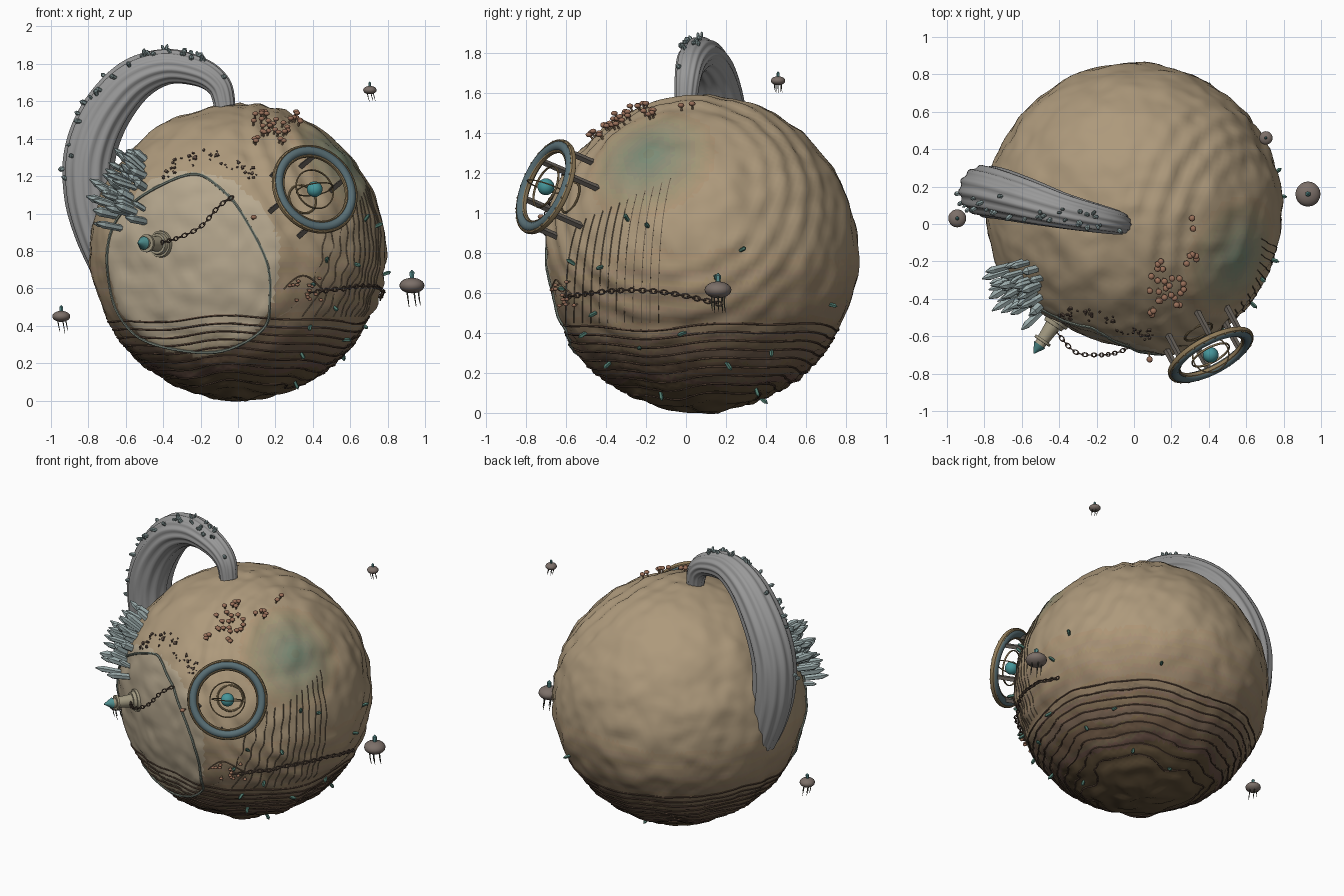
import bpy, bmesh, random
from math import sin, cos, pi, tau, atan2
from mathutils import Vector as V, Matrix, noise
from mathutils.bvhtree import BVHTree

if "Cube" in bpy.data.objects:
    bpy.data.objects.remove(bpy.data.objects["Cube"])

random.seed(4)
C, R = V((0, 0.07, 0.795)), 0.79
mats = {}

def mat(rgb):
    key = tuple(round(c / 0.02) * 0.02 for c in rgb)
    if key not in mats:
        mats[key] = bpy.data.materials.new("colour_%d" % len(mats))
        mats[key].diffuse_color = (*key, 1)
    return mats[key]

def finish(name, bm, rgb=None, angle=0.7):
    me = bpy.data.meshes.new(name)
    bmesh.ops.recalc_face_normals(bm, faces=bm.faces[:])
    bm.to_mesh(me)
    bm.free()
    ob = bpy.data.objects.new(name, me)
    bpy.context.collection.objects.link(ob)
    if rgb:
        me.materials.append(mat(rgb))
    if angle:
        bpy.ops.object.select_all(action='DESELECT')
        ob.select_set(True)
        bpy.context.view_layer.objects.active = ob
        bpy.ops.object.shade_smooth_by_angle(angle=angle)
    return ob

def frame(p, d, roll=0):
    return (Matrix.Translation(p) @ V(d).to_track_quat('Z', 'Y').to_matrix().to_4x4()
            @ Matrix.Rotation(roll, 4, 'Z'))

def cone(bm, p, d, length, r1, r2, seg=6):
    d = V(d).normalized()
    bmesh.ops.create_cone(bm, cap_ends=True, segments=seg, radius1=r1, radius2=r2, depth=length,
                          matrix=frame(V(p) + d * length / 2, d))

def crystal(bm, p, d, length, r, seg=6):
    d = V(d).normalized()
    cone(bm, p, d, length * 0.75, r * 0.85, r, seg)
    cone(bm, V(p) + d * length * 0.75, d, length * 0.25, r, r * 0.2, seg)

def ball(bm, p, sx, sz, u=12, v=8):
    bmesh.ops.create_uvsphere(bm, u_segments=u, v_segments=v, radius=1,
                              matrix=Matrix.Translation(p) @ Matrix.Diagonal((sx, sx, sz, 1)))

def grid_skin(bm, rings, closed):
    n = len(rings)
    for i in range(n if closed else n - 1):
        a, b = rings[i], rings[(i + 1) % n]
        for j in range(len(a)):
            k = (j + 1) % len(a)
            bm.faces.new((a[j], a[k], b[k], b[j]))
    if not closed:
        bm.faces.new(rings[0])
        bm.faces.new(rings[-1])

def tube(bm, pts, rad, sides=5, closed=False, flute=0, lobes=0):
    n, rings = len(pts), []
    u = None
    for i, p in enumerate(pts):
        a, b = (pts[i - 1], pts[(i + 1) % n]) if closed else (pts[max(i - 1, 0)], pts[min(i + 1, n - 1)])
        t = (b - a).normalized()
        u = t.orthogonal() if u is None else u
        u = (u - t * u.dot(t)).normalized()
        w = t.cross(u)
        r = rad[i] if isinstance(rad, list) else rad
        rings.append([bm.verts.new(p + (u * cos(q) + w * sin(q)) * r * (1 + flute * cos(lobes * q)))
                      for q in (tau * j / sides for j in range(sides))])
    grid_skin(bm, rings, closed)

def torus(bm, M, major, r, seg=48, sides=8, stretch=1, flat=1):
    rings = [[bm.verts.new(M @ V((cos(a) * (major + r * cos(b)) * stretch, sin(a) * (major + r * cos(b)),
                                  r * flat * sin(b)))) for b in (tau * j / sides for j in range(sides))]
             for a in (tau * i / seg for i in range(seg))]
    grid_skin(bm, rings, True)

def spline(pts, n, closed=False):
    pts, out = [V(p) for p in pts], []
    m = len(pts)
    for i in range(m if closed else m - 1):
        a, b, c, d = [pts[k % m] if closed else pts[min(max(k, 0), m - 1)] for k in range(i - 1, i + 3)]
        for j in range(n):
            t = j / n
            out.append(0.5 * (2 * b + (c - a) * t + (2 * a - 5 * b + 4 * c - d) * t * t
                              + (3 * b - a - 3 * c + d) * t ** 3))
    return out if closed else out + [pts[-1]]

def chain(bm, pts, size):
    dist = 0
    roll = 0
    for a, b in zip(pts, pts[1:]):
        dist += (b - a).length
        if dist > size * 1.5:
            M = Matrix.Translation(b) @ (b - a).to_track_quat('X', 'Z').to_matrix().to_4x4() @ Matrix.Rotation(roll, 4, 'X')
            torus(bm, M, size * 0.6, size * 0.2, 10, 5, 1.6)
            dist, roll = 0, roll + pi / 2

# planet: lumpy sphere, flattened pale face, terraced base, ridges on the right
N = V((-0.38, -0.915, -0.1)).normalized()
wave = lambda a: 0.016 * sin(3 * a) + 0.008 * sin(7 * a + 1)
mix = lambda a, b, t: [x + (y - x) * min(max(t, 0), 1) for x, y in zip(a, b)]
bm = bmesh.new()
bmesh.ops.create_icosphere(bm, subdivisions=6, radius=1)
for v in bm.verts:
    d = v.co.normalized()
    p = d * R
    ex = p.dot(N) - 0.63
    if ex > 0:
        p -= N * ex * 0.5
    h = 0.016 * noise.noise(d * 5) + 0.007 * noise.noise(d * 11)
    z = p.z + C.z - wave(atan2(d.y, d.x))
    if z < 0.44:
        h += 0.006 * sin(z * tau / 0.045) * min(1, (0.44 - z) * 10)
    k = (p + C - V((0.7, -0.1, 1.2))).length
    if 0.4 < k < 0.95 and p.x > 0:
        h += 0.007 * sin(k * 55) * sin((k - 0.4) / 0.55 * pi)
    v.co = C + p + d * h
bvh = BVHTree.FromBMesh(bm)
tones = []
for f in bm.faces:
    c = f.calc_center_median()
    z = c.z + 0.05 * noise.noise(c * 4)
    face = (c - C).dot(N) > 0.615 and c.z > 0.17
    col = mix((0.13, 0.08, 0.05), (0.42, 0.31, 0.19), (z - 0.15) / 0.75 + (0 if z < 0.4 else 0.15))
    if face:
        col = mix(col, (0.49, 0.41, 0.27), (z - 0.1) / 0.25)
    col = mix(col, (0.19, 0.25, 0.17), 1.1 - (c - V((0.58, -0.2, 1.3))).length / 0.32)
    m = mat(col)
    if m not in tones:
        tones.append(m)
    f.material_index = tones.index(m)
planet = finish("planet_body", bm, None, 1.2)
for m in tones:
    planet.data.materials.append(m)

def cast(o, d, off=0.0):
    d = V(d).normalized()
    p = bvh.ray_cast(V(o), d)[0]
    return p + (p - C).normalized() * off if p else C + (V(o) - C).normalized() * R
front = lambda x, z, off=0.0: cast((x, -3, z), (0, 1, 0), off)
right = lambda y, z, off=0.0: cast((3, y, z), (-1, 0, 0), off)
radial = lambda p, off=0.0: cast(C + (V(p) - C).normalized() * 3, C - V(p), off)

# strata ledges around the base
bm = bmesh.new()
for i in range(9):
    pts = []
    for j in range(150):
        a = tau * j / 150
        pts.append(cast((3 * cos(a), 0.07 + 3 * sin(a), 0.09 + i * 0.043 + wave(a)), (-cos(a), -sin(a), 0), 0.001))
    tube(bm, pts, 0.0055, 5, True)
finish("strata_ledges", bm, (0.10, 0.065, 0.045))

# fine upright grooves below the ring
bm = bmesh.new()
for i in range(12):
    y = -0.6 + i * 0.042
    tube(bm, [right(y + 0.06 * (t / 20) ** 3, 0.45 + (0.5 + 0.02 * i) * t / 20, 0.001) for t in range(21)], 0.003, 4)
finish("upright_grooves", bm, (0.16, 0.11, 0.07))

# border around the pale face
edge = [(-.62, 0, 1.0), (-.45, 0, 1.13), (-.23, 0, 1.21), (-.08, 0, 1.12), (.02, 0, 1.0), (.15, 0, .75), (.17, 0, .55),
        (.13, 0, .38), (-.12, 0, .26), (-.47, 0, .31), (-.63, 0, .45), (-.69, 0, .65), (-.69, 0, .85)]
bm = bmesh.new()
tube(bm, [front(p.x, p.z, 0.003) for p in spline(edge, 8, True)], 0.008, 6, True)
finish("face_border", bm, (0.2, 0.23, 0.21))

# fluted horn arching over the top
path = [(-.70, .18, .72), (-.755, .18, .9), (-.795, .18, 1.1), (-.79, .175, 1.32), (-.71, .16, 1.53), (-.56, .12, 1.71),
        (-.38, .07, 1.785), (-.2, .03, 1.755), (-.10, .01, 1.68), (-.07, 0, 1.57)]
rad = [.09, .115, .13, .135, .13, .115, .092, .075, .064, .055]
pts = spline(path, 8)
rr = [p.x for p in spline([(r, 0, 0) for r in rad], 8)]
bm = bmesh.new()
tube(bm, pts, rr, 64, False, 0.05, 13)
finish("arching_horn", bm, (0.32, 0.33, 0.31), 0.9)
bm = bmesh.new()
for i in range(34):
    k = random.randint(18, 66) if i < 18 else random.randint(42, 56)
    t = (pts[k + 1] - pts[k - 1]).normalized()
    out = V((t.z, 0, -t.x)) * -1 + V((0, random.uniform(-1.1, .3), 0))
    out.normalize()
    crystal(bm, pts[k] + out * (rr[k] - 0.012), out + t * random.uniform(-.6, .6), random.uniform(.03, .05), random.uniform(.008, .015))
finish("horn_crystals", bm, (0.25, 0.32, 0.32), 0)

# crystal cluster on the left
bm = bmesh.new()
for i in range(46):
    p = radial((-.58 + random.uniform(-.09, .09), -.33 + random.uniform(-.14, .13), 1.09 + random.uniform(-.2, .2)), -.02)
    d = (p - C).normalized() + V((-.35, 0, .15)) + V([random.uniform(-.2, .2) for _ in range(3)])
    crystal(bm, p, d, random.uniform(.08, .18), random.uniform(.016, .028))
finish("crystal_cluster", bm, (0.33, 0.40, 0.40), 0)

# watch tower with teal cap
base = radial((-.44, -.55, .84), -.02)
D = V((-.56, -.82, .03)).normalized()
bm = bmesh.new()
s = 0
for l, a, b in ((.035, .075, .07), (.02, .06, .055), (.09, .042, .034), (.015, .048, .048), (.02, .03, .03)):
    cone(bm, base + D * s, D, l, a, b, 20)
    s += l
finish("tower", bm, (0.36, 0.31, 0.22))
bm = bmesh.new()
cone(bm, base + D * s, D, .055, .036, .003, 16)
finish("tower_cap", bm, (0.08, 0.27, 0.28))

# chains
bm = bmesh.new()
chain(bm, spline([base + D * .06, (-.32, -.68, .87), (-.2, -.70, .93), (-.1, -.69, 1.04), front(-.02, 1.09, .01)], 40), .017)
chain(bm, [right(-.6 + .76 * t / 200, .58 + .05 * sin(t / 200 * pi) - .03 * t / 200, .014) for t in range(201)], .018)
finish("chains", bm, (0.11, 0.085, 0.06))

# big ring standing off the surface
P = V((.41, -.70, 1.13))
A = (P - C).normalized()
M = frame(P, A)
bm = bmesh.new()
torus(bm, M, .217, .026, 64, 10)
finish("ring_band", bm, (0.10, 0.15, 0.18))
bm = bmesh.new()
for r, t in ((.243, .010), (.19, .008), (.11, .004)):
    torus(bm, M, r, t, 64, 8, 1, 1.6)
for ang in (0, pi / 3, -pi / 3):
    torus(bm, M @ Matrix.Rotation(ang, 4, 'Y') @ Matrix.Rotation(pi / 2, 4, 'X'), .098, .0035, 40, 6)
for i in range(24):
    ball(bm, M @ V((.243 * cos(i * tau / 24), .243 * sin(i * tau / 24), .012)), .007, .007, 6, 4)
torus(bm, frame(radial(P, .002), A), .08, .006)
finish("ring_rims", bm, (0.28, 0.20, 0.10))
bm = bmesh.new()
for i in range(6):
    a = i * tau / 6 + .3
    q = M @ V((.205 * cos(a), .205 * sin(a), 0))
    cone(bm, q, -A, .22, .016, .018, 4)
finish("ring_struts", bm, (0.15, 0.14, 0.13), 0)
bm = bmesh.new()
ball(bm, P, .042, .042, 24, 16)
finish("ring_core", bm, (0.06, 0.30, 0.32))

# mushrooms in two groups, and their stems
caps, stems = bmesh.new(), bmesh.new()
spots = [(random.uniform(.08, .34), random.uniform(1.36, 1.52), 1) for _ in range(34)]
spots += [(random.uniform(.24, .44), random.uniform(.54, .68), .7) for _ in range(14)]
for x, z, s in spots:
    p = front(x, z)
    n = (p - C).normalized()
    cone(stems, p - n * .01, n, .04 * s, .006 * s, .005 * s)
    ball(caps, p + n * .03 * s, .017 * s, .012 * s, 10, 6)
finish("mushroom_caps", caps, (0.33, 0.15, 0.10))
tube(stems, [front(.24 + .2 * t / 12, .6 + .07 * sin(t / 12 * pi), .02) for t in range(13)], .004)
finish("mushroom_stems", stems, (0.30, 0.20, 0.13))

# scattered rubble above the pale face
bm = bmesh.new()
for i in range(46):
    t = random.random()
    p = front(-.42 + .52 * t, 1.2 + .1 * sin(t * pi) + random.uniform(-.04, .04))
    s = random.uniform(.006, .014)
    bmesh.ops.create_cube(bm, size=s, matrix=frame(p, p - C, random.random() * 3) @ Matrix.Diagonal((1, 1.4, 1.6, 1)))
finish("rubble", bm, (0.12, 0.08, 0.06), 0)

# small green shards on the right side
bm = bmesh.new()
for y, z in ((-.29, .96), (-.19, .93), (.27, .81), (.15, .67), (-.42, .73), (-.56, .74), (.72, .54), (.43, .31), (-.38, .25),
             (-.24, .32), (.2, .25), (.37, .07), (-.13, .1), (.35, .12), (-.5, .4), (-.45, .5), (-.6, .62), (0, .4)):
    p = right(y, z, -.008)
    d = (p - C).normalized() + V([random.uniform(-.6, .6) for _ in range(3)])
    crystal(bm, p, d, .052, .011, 5)
finish("green_shards", bm, (0.07, 0.20, 0.16), 0)

# floating pods with trailing roots and a crystal on top
body, tails, tips = bmesh.new(), bmesh.new(), bmesh.new()
for x, y, z, r in ((.93, .16, .615, .067), (-.945, .03, .45, .048), (.705, .46, 1.66, .036)):
    ball(body, (x, y, z), r, r * .62, 20, 12)
    crystal(tips, (x, y, z + r * .5), (0, 0, 1), r * .75, r * .22)
    for i in range(5):
        a = i * tau / 5
        p = V((x + cos(a) * r * .5, y + sin(a) * r * .5, z - r * .4))
        tube(tails, [p, p + V((.006, 0, -r * .7)), p + V((.012, .004, -r * random.uniform(1.1, 1.5)))], [r * .07, r * .055, r * .02])
finish("pod_bodies", body, (0.20, 0.16, 0.14), 1)
finish("pod_roots", tails, (0.09, 0.07, 0.06))
finish("pod_crystals", tips, (0.10, 0.28, 0.28), 0)

for m in bpy.data.materials:
    if m.users and not m.is_grease_pencil:
        m.use_nodes = True
        m.node_tree.nodes["Principled BSDF"].inputs["Base Color"].default_value = m.diffuse_color
